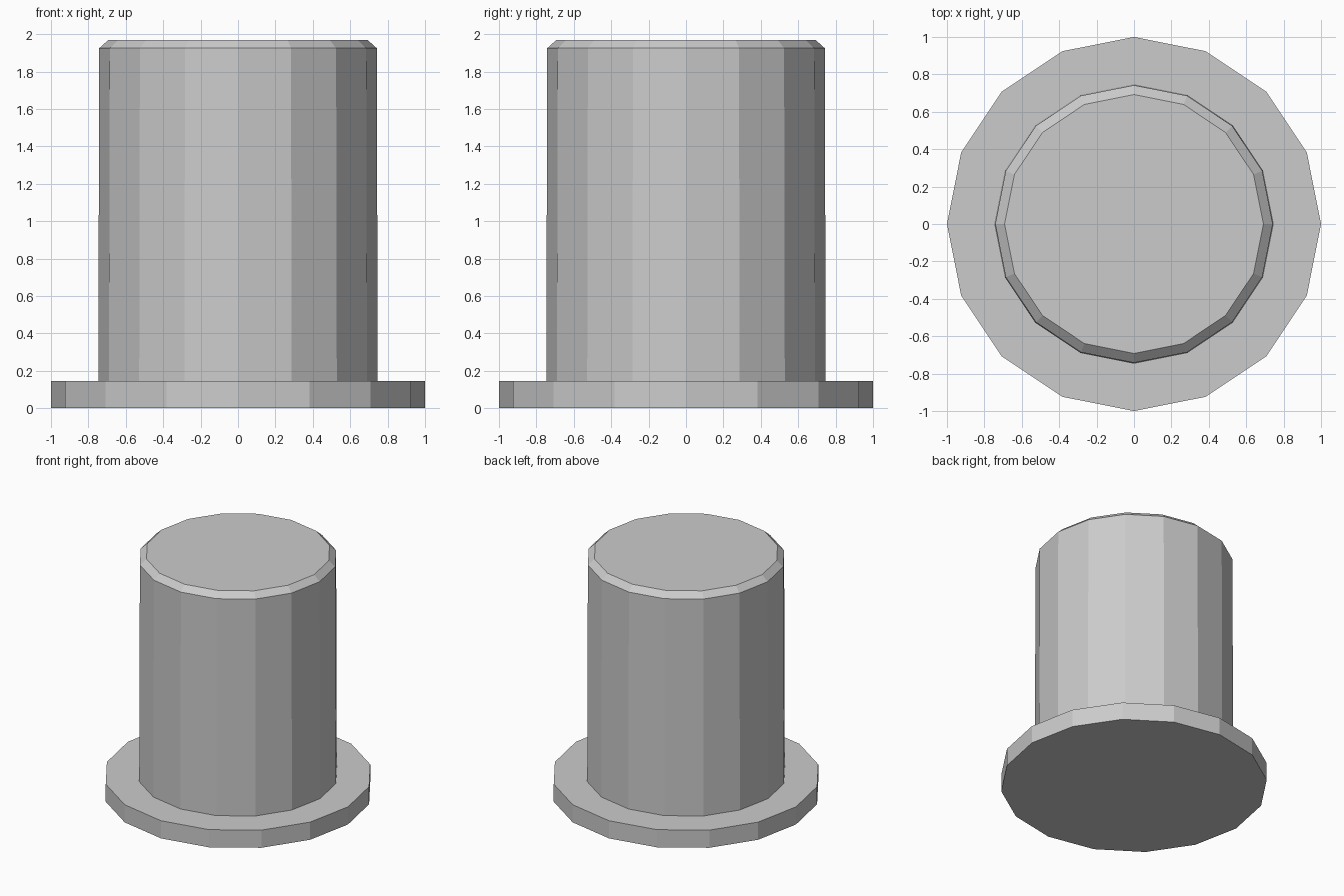
import bpy, bmesh
from math import cos, sin, pi

if "Cube" in bpy.data.objects:
    bpy.data.objects.remove(bpy.data.objects["Cube"])

SIDES = 16


def lathe(name, profile):
    """Solid of revolution with flat facets and capped ends."""
    bm = bmesh.new()
    rings = [[bm.verts.new((r * cos(2 * pi * i / SIDES), r * sin(2 * pi * i / SIDES), z))
              for i in range(SIDES)] for r, z in profile]
    for low, high in zip(rings, rings[1:]):
        for i in range(SIDES):
            j = (i + 1) % SIDES
            bm.faces.new((low[i], low[j], high[j], high[i]))
    bm.faces.new(rings[0][::-1])
    bm.faces.new(rings[-1])
    mesh = bpy.data.meshes.new(name)
    bm.to_mesh(mesh)
    bm.free()
    obj = bpy.data.objects.new(name, mesh)
    bpy.context.collection.objects.link(obj)
    return obj


# Base flange, step, slightly tapered shaft and chamfered top
lathe("flanged_plug", [(1.0, 0.0), (1.0, 0.145), (0.747, 0.145),
                       (0.742, 1.925), (0.692, 1.97)])
